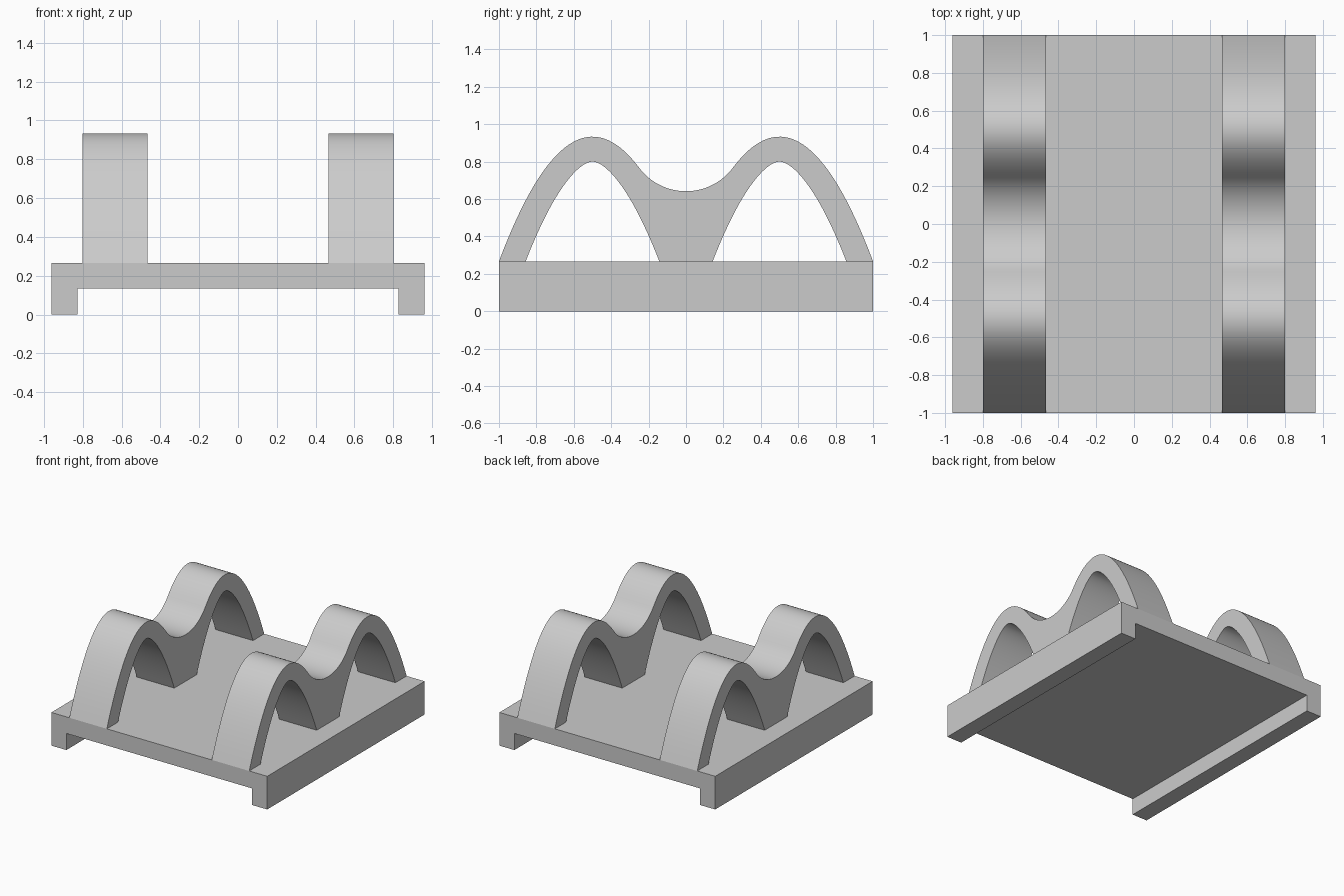
import bpy, bmesh, math

if "Cube" in bpy.data.objects:
    bpy.data.objects.remove(bpy.data.objects["Cube"])

U = 2 / 15                      # wall thickness
DECK = 2 * U                    # deck top height
APEX = 7 * U                    # arch top height
A = (APEX - DECK) / 0.25        # parabola steepness

grey = bpy.data.materials.new("grey")
grey.diffuse_color = (0.6, 0.6, 0.6, 1)
grey.use_nodes = True
grey.node_tree.nodes["Principled BSDF"].inputs["Base Color"].default_value = grey.diffuse_color


def extrude(name, profile, to_3d, step, smooth=False):
    """Extrude a closed 2D profile along the vector step."""
    bm = bmesh.new()
    face = bm.faces.new([bm.verts.new(to_3d(*p)) for p in profile])
    new = bmesh.ops.extrude_face_region(bm, geom=[face])["geom"]
    bmesh.ops.translate(bm, vec=step, verts=[v for v in new if isinstance(v, bmesh.types.BMVert)])
    bmesh.ops.recalc_face_normals(bm, faces=bm.faces)
    mesh = bpy.data.meshes.new(name)
    bm.to_mesh(mesh)
    bm.free()
    mesh.materials.append(grey)
    obj = bpy.data.objects.new(name, mesh)
    bpy.context.collection.objects.link(obj)
    if smooth:
        bpy.ops.object.select_all(action='DESELECT')
        obj.select_set(True)
        bpy.context.view_layer.objects.active = obj
        bpy.ops.object.shade_smooth_by_angle(angle=math.radians(30))
    return obj


def inner(t):
    """Point on the arch underside: the parabola moved inward by the wall thickness."""
    s = 2 * A * t
    n = math.hypot(s, 1)
    return t - U * s / n, APEX - A * t * t - U / n


# base channel: deck with a lip down each side
W, L = 0.96, 0.96 - U
extrude("base", [(-W, 0), (-L, 0), (-L, U), (L, U), (L, 0), (W, 0), (W, DECK), (-W, DECK)],
        lambda x, z: (x, -1, z), (0, 2, 0))

# outer curve: parabola, circular saddle tangent to it, parabola
N = 32
rise = [(-1 + 0.75 * i / N, APEX - A * (-0.5 + 0.75 * i / N) ** 2) for i in range(N + 1)]
join_z = rise[-1][1]
ang = math.atan(2 * A * 0.25)
R = 0.25 / math.sin(ang)
centre_z = join_z + R * math.cos(ang)
saddle = []
for i in range(1, N):
    a = -ang + 2 * ang * i / N
    saddle.append((R * math.sin(a), centre_z - R * math.cos(a)))
outer = rise + saddle + [(-y, z) for y, z in reversed(rise)]

# find where the underside meets the deck
lo, hi = 0.3, 0.5
for _ in range(40):
    mid = (lo + hi) / 2
    lo, hi = (mid, hi) if inner(mid)[1] > DECK else (lo, mid)
# denser samples near the tight crown
ts = [math.copysign(abs(k / N) ** 1.5, k) * lo for k in range(N, -N - 1, -1)]
under = [inner(t) for t in ts]
profile = outer + [(y + 0.5, z) for y, z in under] + [(y - 0.5, z) for y, z in under]

# double-arch rail on each side
X0, X1 = 3.5 * U, 6 * U
for name, x in (("left_arch_rail", -X1), ("right_arch_rail", X0)):
    extrude(name, profile, lambda y, z: (x, y, z), (X1 - X0, 0, 0), smooth=True)
